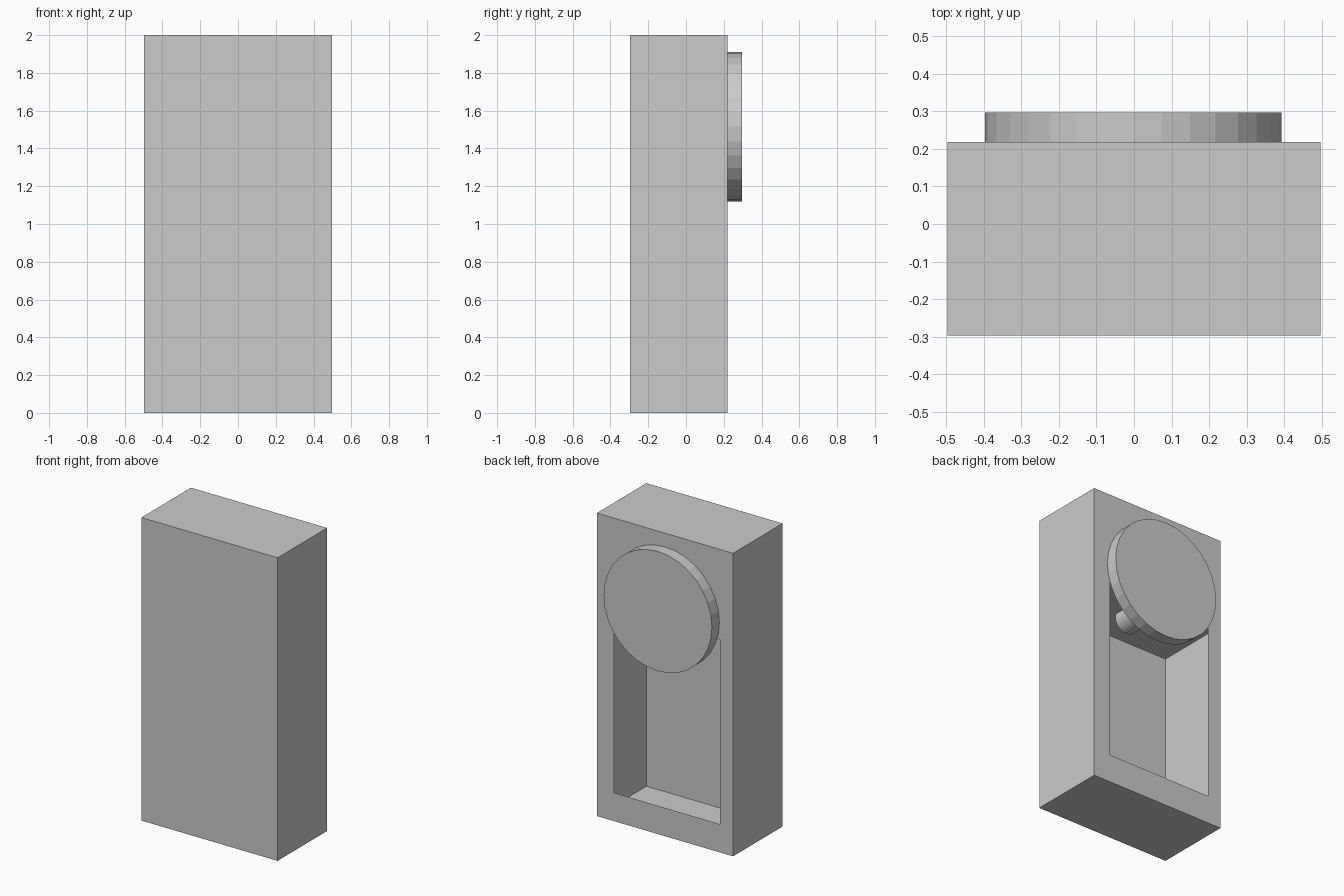
import bpy, bmesh, math
from mathutils import Matrix, Vector

cube = bpy.data.objects.get("Cube")
if cube:
    bpy.data.objects.remove(cube, do_unlink=True)

grey = bpy.data.materials.new("plain_grey")
grey.use_nodes = True
colour = (0.6, 0.6, 0.6, 1)
grey.diffuse_color = colour
grey.node_tree.nodes["Principled BSDF"].inputs["Base Color"].default_value = colour

HALF_W, FRONT, BACK, HEIGHT = 0.497, -0.297, 0.219, 2.0
SHELF_Z = 1.406


def finish(name, bm):
    mesh = bpy.data.meshes.new(name)
    bm.to_mesh(mesh)
    bm.free()
    mesh.materials.append(grey)
    obj = bpy.data.objects.new(name, mesh)
    bpy.context.collection.objects.link(obj)
    return obj


def rectangle(bm, x0, x1, z0, z1, y):
    return [bm.verts.new((x, y, z)) for x, z in ((x0, z0), (x1, z0), (x1, z1), (x0, z1))]


def cylinder_y(name, x, z, radius, y0, y1, sides):
    bm = bmesh.new()
    turn = Matrix.Translation((x, (y0 + y1) / 2, z)) @ Matrix.Rotation(math.pi / 2, 4, "X")
    # a quarter turn puts a corner of the outline at the top
    bmesh.ops.create_cone(bm, cap_ends=True, segments=sides, radius1=radius,
                          radius2=radius, depth=y1 - y0, matrix=turn)
    return finish(name, bm)


# Thin-walled case with a rectangular opening in its back
bm = bmesh.new()
front = rectangle(bm, -HALF_W, HALF_W, 0, HEIGHT, FRONT)
back = rectangle(bm, -HALF_W, HALF_W, 0, HEIGHT, BACK)
opening = rectangle(bm, -0.40, 0.374, 0.187, SHELF_Z, BACK)
bm.faces.new(front)
for i in range(4):
    j = (i + 1) % 4
    bm.faces.new((front[j], front[i], back[i], back[j]))
    bm.faces.new((back[j], back[i], opening[i], opening[j]))
finish("case", bm)

# Shelf that closes the top of the hollow
bm = bmesh.new()
shelf = [bm.verts.new((x, y, SHELF_Z)) for x, y in
         ((-HALF_W, FRONT), (-HALF_W, BACK), (HALF_W, BACK), (HALF_W, FRONT))]
bm.faces.new(shelf)
finish("shelf", bm)

# Round disc on the back and the short axle behind it
cylinder_y("disc", -0.002, 1.515, 0.395, BACK, 0.297, 32)
cylinder_y("axle", 0, 1.386, 0.085, -0.075, BACK, 32)
